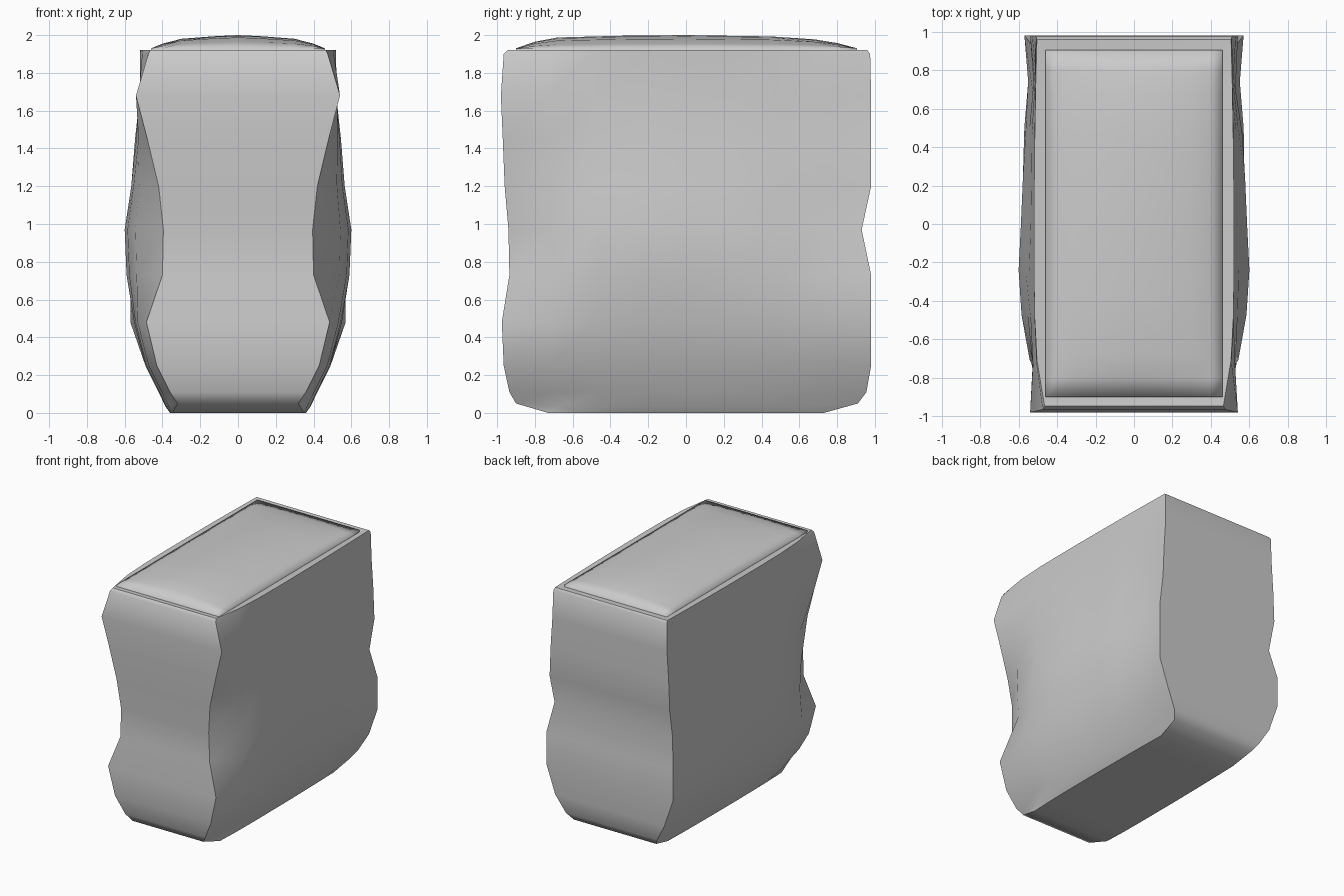
import bpy, bmesh, math

if "Cube" in bpy.data.objects:
    bpy.data.objects.remove(bpy.data.objects["Cube"])


def finish(name, bm, angle):
    bmesh.ops.recalc_face_normals(bm, faces=bm.faces)
    me = bpy.data.meshes.new(name)
    bm.to_mesh(me)
    bm.free()
    ob = bpy.data.objects.new(name, me)
    bpy.context.collection.objects.link(ob)
    bpy.ops.object.select_all(action='DESELECT')
    bpy.context.view_layer.objects.active = ob
    ob.select_set(True)
    bpy.ops.object.shade_smooth_by_angle(angle=math.radians(angle))
    return ob


def lerp(a, b, t):
    return a + (b - a) * t


def sample(pts, v):
    for (a, fa), (b, fb) in zip(pts, pts[1:]):
        if v <= b:
            return lerp(fa, fb, max(0, (v - a) / (b - a)))
    return pts[-1][1]


# Rows of the body: z, front y, back y, half width at front / middle / back
ROWS = [
    (0.00, -0.73, 0.73, 0.35, 0.36, 0.35),
    (0.05, -0.90, 0.91, 0.32, 0.385, 0.37),
    (0.11, -0.935, 0.955, 0.36, 0.42, 0.41),
    (0.25, -0.965, 0.98, 0.43, 0.49, 0.49),
    (0.48, -0.975, 0.98, 0.485, 0.55, 0.57),
    (0.73, -0.935, 0.98, 0.40, 0.59, 0.57),
    (0.97, -0.94, 0.93, 0.395, 0.60, 0.53),
    (1.20, -0.96, 0.98, 0.42, 0.565, 0.54),
    (1.45, -0.97, 0.98, 0.48, 0.545, 0.53),
    (1.68, -0.98, 0.98, 0.54, 0.52, 0.515),
    (1.90, -0.965, 0.975, 0.475, 0.52, 0.51),
    (1.92, -0.945, 0.96, 0.465, 0.52, 0.505),
]
# Strength of the middle width along the depth, and a shallow side dent
BULGE = [0, 0.72, 0.95, 1, 1, 0.9, 0.7, 0.4, 0]
DENT = [0, 0, 0.005, 0, 0.012, 0.015, 0.015, 0.03, 0]
N = len(BULGE)

# Sack body: stacked wobbly rings with an inset rim at the top
bm = bmesh.new()
rings = []
for z, yf, yb, wf, wm, wb in ROWS:
    side = []
    for i, k in enumerate(BULGE):
        end = wf if i < 4 else wb
        zz = z
        if z == 0.05:
            zz = 0.05 if i in (0, N - 1) else 0.035
        w = lerp(end, wm, k) - DENT[i] * math.sin(math.pi * z / 1.92)
        side.append((w, lerp(yf, yb, i / (N - 1)), zz))
    ring = side + [(-x, y, zz) for x, y, zz in reversed(side)]
    rings.append([bm.verts.new(p) for p in ring])
inner = [(0.46, lerp(-0.9, 0.905, i / (N - 1)), 1.915) for i in range(N)]
inner += [(-x, y, z) for x, y, z in reversed(inner)]
rings.append([bm.verts.new(p) for p in inner])
for a, b in zip(rings, rings[1:]):
    for i in range(2 * N):
        j = (i + 1) % (2 * N)
        bm.faces.new((a[i], a[j], b[j], b[i]))
for i in range(N - 1):
    r = rings[0]
    bm.faces.new((r[i], r[i + 1], r[2 * N - 2 - i], r[2 * N - 1 - i]))
finish("sack_body", bm, 48)

# Domed filling inside the rim, softly shaded over its edge
ALONG = [(-0.9, 0.0), (-0.8, 0.5), (-0.68, 0.82), (-0.35, 0.95), (0, 1.0),
         (0.45, 0.9), (0.68, 0.68), (0.8, 0.4), (0.905, 0.0)]
ACROSS = [(0, 1.0), (0.12, 0.92), (0.3, 0.72), (0.4, 0.35), (0.46, 0.0)]
xs = [-x for x, _ in reversed(ACROSS)] + [x for x, _ in ACROSS[1:]]
ys = [y for y, _ in ALONG]
bm = bmesh.new()
grid = []
for y in ys:
    grid.append([bm.verts.new((x, y, 1.93 + 0.07 * sample(ALONG, y)
                               * sample(ACROSS, abs(x)))) for x in xs])
for a, b in zip(grid, grid[1:]):
    for i in range(len(xs) - 1):
        bm.faces.new((a[i], a[i + 1], b[i + 1], b[i]))
# skirt tucked below the rim
rim = [e for e in bm.edges if e.is_boundary]
new = bmesh.ops.extrude_edge_only(bm, edges=rim)['geom']
for v in new:
    if isinstance(v, bmesh.types.BMVert):
        v.co.z = 1.90
finish("sack_filling", bm, 100)
